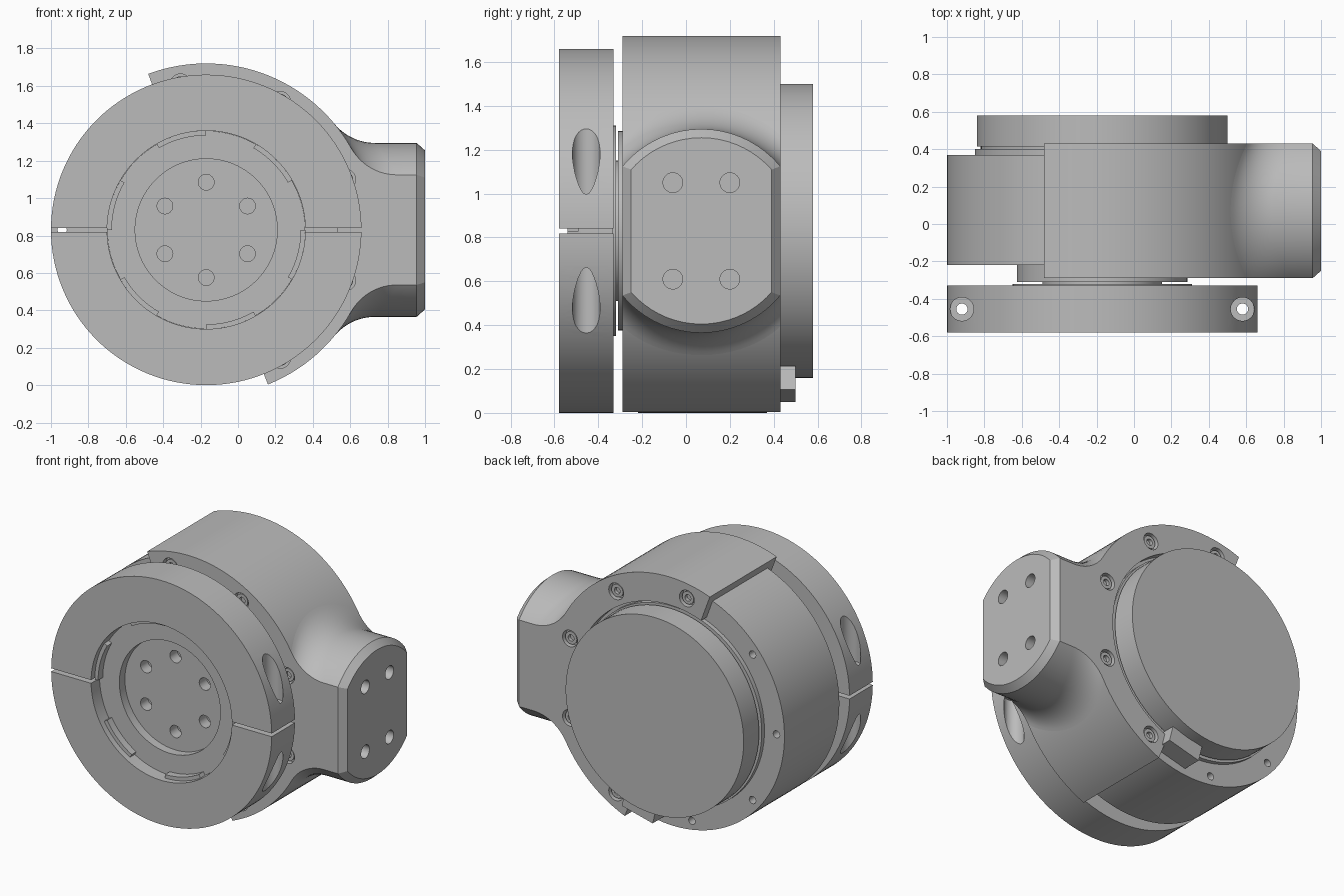
import bpy, bmesh, math
from mathutils import Vector

if "Cube" in bpy.data.objects:
    bpy.data.objects.remove(bpy.data.objects["Cube"], do_unlink=True)

CX, CZ, R = -0.17, 0.83, 0.83        # main axis and body radius
Y0, Y1 = -0.29, 0.43                 # saddle front and back
MID = (Y0 + Y1) / 2
BACK = Vector((0, 1, 0))

metal = bpy.data.materials.new("grey_metal")
metal.use_nodes = True
metal.diffuse_color = (0.5, 0.5, 0.5, 1)
metal.node_tree.nodes["Principled BSDF"].inputs["Base Color"].default_value = (0.5, 0.5, 0.5, 1)


def loft(name, sections, closed=False):
    """Skin a row of equal closed loops, capped unless the row is closed."""
    bm = bmesh.new()
    loops = [[bm.verts.new(p) for p in s] for s in sections]
    n = len(loops[0])
    pairs = list(zip(loops, loops[1:])) + ([(loops[-1], loops[0])] if closed else [])
    for a, b in pairs:
        for i in range(n):
            j = (i + 1) % n
            bm.faces.new((a[i], a[j], b[j], b[i]))
    if not closed:
        bm.faces.new(loops[0])
        bm.faces.new(loops[-1])
    bmesh.ops.recalc_face_normals(bm, faces=bm.faces)
    mesh = bpy.data.meshes.new(name)
    bm.to_mesh(mesh)
    bm.free()
    mesh.materials.append(metal)
    ob = bpy.data.objects.new(name, mesh)
    bpy.context.collection.objects.link(ob)
    return ob


def turned(name, base, axis, steps, n=96, closed=False):
    """Turn (distance, radius) steps around an axis."""
    base, axis = Vector(base), Vector(axis)
    u = axis.orthogonal().normalized()
    v = axis.cross(u)
    turn = [math.tau * i / n for i in range(n)]
    return loft(name, [[base + axis * d + (u * math.cos(t) + v * math.sin(t)) * r
                        for t in turn] for d, r in steps], closed)


def polar(deg, r, y):
    a = math.radians(deg)
    return Vector((CX + r * math.cos(a), y, CZ + r * math.sin(a)))


def sector(name, a0, a1, r0, r1, y0, y1, n):
    angles = [a0 + (a1 - a0) * i / n for i in range(n + 1)]
    return loft(name, [[polar(a, r0, y0), polar(a, r1, y0), polar(a, r1, y1), polar(a, r0, y1)]
                       for a in angles])


def box(name, x0, x1, y0, y1, z0, z1):
    return loft(name, [[(x0, y, z0), (x1, y, z0), (x1, y, z1), (x0, y, z1)] for y in (y0, y1)])


def select(obs):
    bpy.ops.object.select_all(action='DESELECT')
    for o in obs:
        o.select_set(True)
    bpy.context.view_layer.objects.active = obs[0]


def cut(targets, cutters):
    """Subtract the cutters from every target, then drop them."""
    select(cutters)
    if len(cutters) > 1:
        bpy.ops.object.join()
    tool = cutters[0]
    tool.hide_render = True
    for ob in targets:
        mod = ob.modifiers.new("cut", 'BOOLEAN')
        mod.operation, mod.solver, mod.object = 'DIFFERENCE', 'EXACT', tool
        select([ob])
        bpy.ops.object.modifier_apply(modifier=mod.name)
    bpy.data.objects.remove(tool, do_unlink=True)


parts = []

# Motor body with through holes on its open side
body = turned("motor_body", (CX, 0, CZ), BACK, [(-0.22, R), (0.37, R)], 128)
cut([body], [turned("hole", polar(a, 0.77, 0), BACK, [(-0.4, 0.025), (0.6, 0.025)], 16)
             for a in (140, 180, 220, 260)])
parts.append(body)

# Rear cap and its neck
parts.append(turned("rear_cap", (CX, 0, CZ), BACK,
                    [(0.3, 0.68), (0.4, 0.68), (0.4, 0.65), (0.415, 0.65), (0.415, 0.67), (0.58, 0.67)]))

# Saddle that wraps half of the body
saddle = sector("saddle", -68.2, 110.4, 0.7, 0.89, Y0, Y1, 64)

# Arm: a side-trimmed round bar blended into the saddle
FIL, ARM_R, HALF = 0.28, 0.465, 0.36
spread = [-math.cos(math.pi * i / 24) for i in range(25)]


def arm_slice(y):
    h = math.sqrt(ARM_R ** 2 - y * y)
    dx = math.sqrt((0.89 + FIL) ** 2 - (h + FIL) ** 2)
    start = math.atan2(-(h + FIL), -dx)
    top = []
    for i in range(13):
        a = start + (-math.pi / 2 - start) * i / 12
        top.append((CX + dx + FIL * math.cos(a), h + FIL + FIL * math.sin(a)))
    top.append((0.9, h))
    return ([(x, MID + y, CZ + z) for x, z in top]
            + [(x, MID + y, CZ - z) for x, z in reversed(top)])


def end_outline(x, r, half):
    pts = [(s * half, math.sqrt(r * r - (s * half) ** 2)) for s in spread]
    return ([(x, MID + y, CZ + z) for y, z in pts]
            + [(x, MID + y, CZ - z) for y, z in reversed(pts)])


arm = loft("arm", [arm_slice(s * HALF) for s in spread])
arm_end = loft("arm_end", [end_outline(0.9, ARM_R, HALF), end_outline(0.955, ARM_R, HALF),
                           end_outline(1.0, ARM_R - 0.04, HALF - 0.04)])
cut([arm_end], [turned("hole", (0.92, MID + y, CZ + z), (1, 0, 0), [(0, 0.045), (0.2, 0.045)], 24)
                for y in (-0.13, 0.13) for z in (-0.22, 0.22)])

# Counterbored screws on both faces of the saddle
bores = []
for y, into in ((Y0, BACK), (Y1, -BACK)):
    for a in (100, 60, 20, -20, -60):
        p = polar(a, 0.79, y)
        bores.append(turned("bore", p, into, [(-0.02, 0.056), (0.04, 0.056)], 32))
        parts.append(turned("saddle_screw", p, into,
                            [(0.035, 0.022), (0.012, 0.022), (0.012, 0.043), (0.06, 0.043)], 24))
cut([saddle, arm], bores)
parts += [saddle, arm, arm_end]

# Connector block low on the back
t = math.radians(-76)
out, along = Vector((math.cos(t), 0, math.sin(t))), Vector((-math.sin(t), 0, math.cos(t)))
mid = polar(-76, 0.72, 0)
parts.append(loft("connector_block", [[mid + out * i * 0.055 + along * j * 0.12 + BACK * y
                                       for i, j in ((-1, -1), (1, -1), (1, 1), (-1, 1))]
                                      for y in (0.35, 0.5)]))

# Output hub: stepped shaft with a recessed front and six holes
hub = turned("output_hub", (CX, 0, CZ), BACK,
             [(-0.43, 0.38), (-0.49, 0.38), (-0.49, 0.529), (-0.335, 0.529), (-0.335, 0.48),
              (-0.32, 0.48), (-0.32, 0.32), (-0.31, 0.32), (-0.31, 0.455), (-0.2, 0.455)])
cut([hub], [turned("hole", polar(30 + 60 * k, 0.255, -0.45), BACK, [(0, 0.042), (0.1, 0.042)], 24)
            for k in range(6)])
parts.append(hub)
for k in range(6):
    parts.append(sector("hub_tab", 30 + 60 * k, 60 + 60 * k, 0.505, 0.53, -0.54, -0.48, 8))

# Split clamp ring with bores for the clamping screws
ring = turned("clamp_ring", (CX, 0, CZ), BACK,
              [(-0.58, 0.53), (-0.58, R), (-0.33, R), (-0.33, 0.53)], 128, True)
cut([ring], [box("slit", -1.2, 0.9, -0.7, -0.3, CZ - 0.011, CZ + 0.011)])
cut([ring], [turned("bore", (CX + x, -0.455, 0), (0, 0, 1),
                    [(-0.1, 0.063), (0.68, 0.063), (0.68, 0.03),
                     (0.98, 0.03), (0.98, 0.063), (1.8, 0.063)], 32) for x in (-0.75, 0.75)])
parts.append(ring)

# Smooth the round surfaces and keep the edges sharp
select(parts)
bpy.ops.object.shade_smooth_by_angle(angle=math.radians(25))
